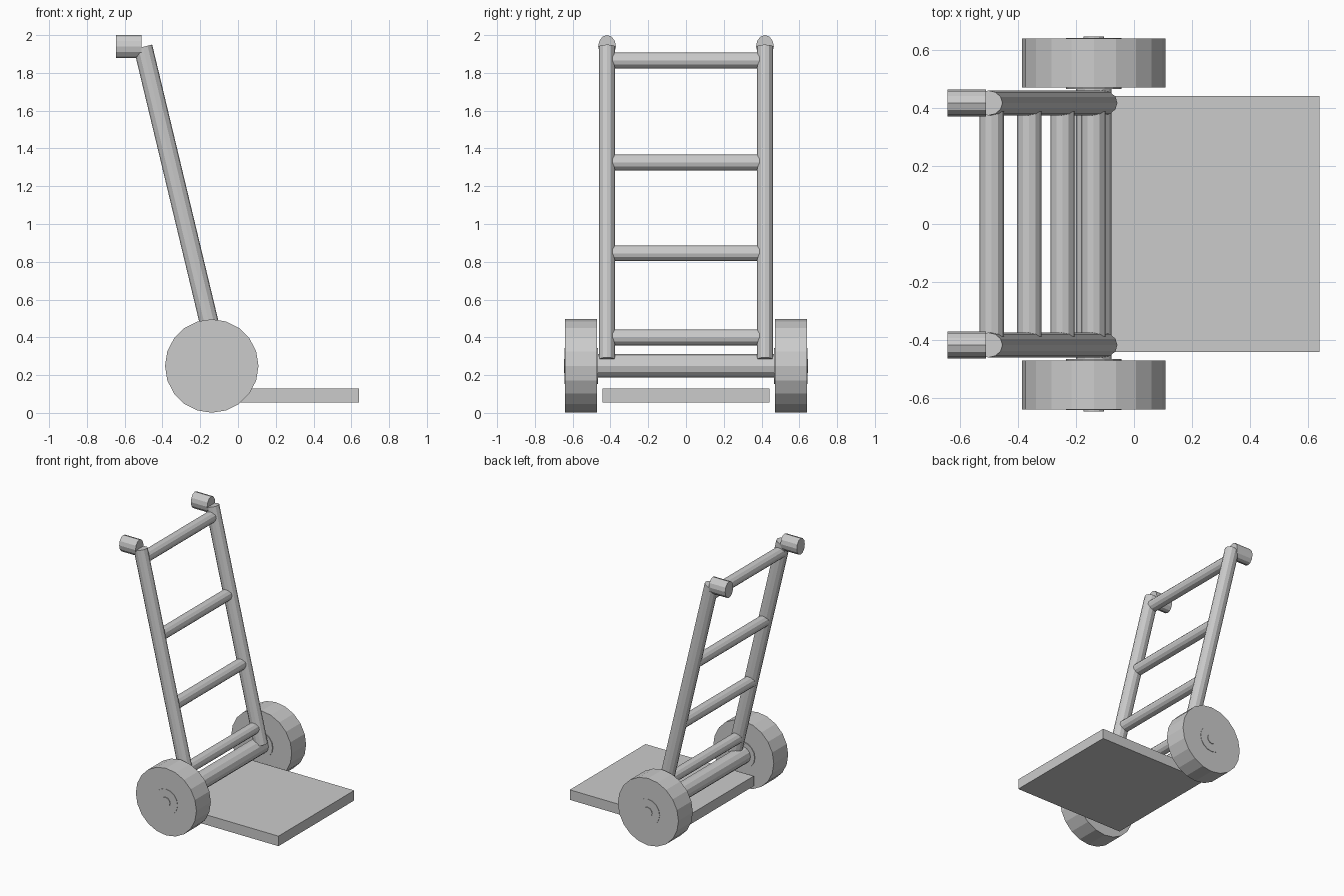
import bpy, math
from mathutils import Vector, Matrix

if "Cube" in bpy.data.objects:
    bpy.data.objects.remove(bpy.data.objects["Cube"])

grey = bpy.data.materials.new("light_grey_metal")
grey.diffuse_color = (0.6, 0.6, 0.6, 1)
grey.use_nodes = True
grey.node_tree.nodes["Principled BSDF"].inputs["Base Color"].default_value = grey.diffuse_color


def finish(name):
    o = bpy.context.object
    o.name = name
    o.data.materials.append(grey)
    return o


def tube(name, a, b, r, sides=12, ry=None, phase=0.0):
    """Flat-sided tube from a to b; ry gives a different radius along y."""
    a, b = Vector(a), Vector(b)
    d = b - a
    bpy.ops.mesh.primitive_cylinder_add(vertices=sides, radius=1, depth=d.length)
    o = finish(name)
    z = d.normalized()
    # local y follows world y, except for tubes running along y
    y = Vector((0, 0, 1)) if abs(z.y) > 0.9 else Vector((0, 1, 0))
    x = y.cross(z)
    rot = Matrix((x, y, z)).transposed().to_4x4()
    size = Matrix.Diagonal((r, ry or r, 1, 1))
    o.data.transform(Matrix.Translation((a + b) / 2) @ rot @ size @ Matrix.Rotation(phase, 4, 'Z'))
    return o


# load plate
bpy.ops.mesh.primitive_cube_add(size=1)
plate = finish("load_plate")
plate.data.transform(Matrix.Translation((0.198, 0, 0.091)) @ Matrix.Diagonal((0.884, 0.884, 0.074, 1)))

# axle
AX, AZ = -0.139, 0.2485
tube("axle", (AX, -0.6, AZ), (AX, 0.6, AZ), 0.062)

# rails, grips and wheels on both sides
bottom, top = Vector((-0.106, 0, 0.282)), Vector((-0.503, 0, 1.938))
for side, s in (("left", 1), ("right", -1)):
    off = Vector((0, s * 0.418, 0))
    tube("rail_" + side, bottom + off, top + off, 0.05, ry=0.043)
    tube("grip_" + side, (-0.645, s * 0.418, 1.94), (-0.512, s * 0.418, 1.94), 0.06, ry=0.047)
    tube("wheel_" + side, (AX, s * 0.472, AZ), (AX, s * 0.640, AZ), 0.2475, sides=20)
    tube("hub_" + side, (AX, s * 0.466, AZ), (AX, s * 0.643, AZ), 0.095, sides=16)
    tube("axle_cap_" + side, (AX, s * 0.6, AZ), (AX, s * 0.647, AZ), 0.036)

# cross rungs
for i, z in enumerate((0.40, 0.845, 1.325, 1.865)):
    x = bottom.x + (top.x - bottom.x) * (z - bottom.z) / (top.z - bottom.z) - 0.006
    tube(f"rung_{i + 1}", (x, -0.41, z), (x, 0.41, z), 0.042)
